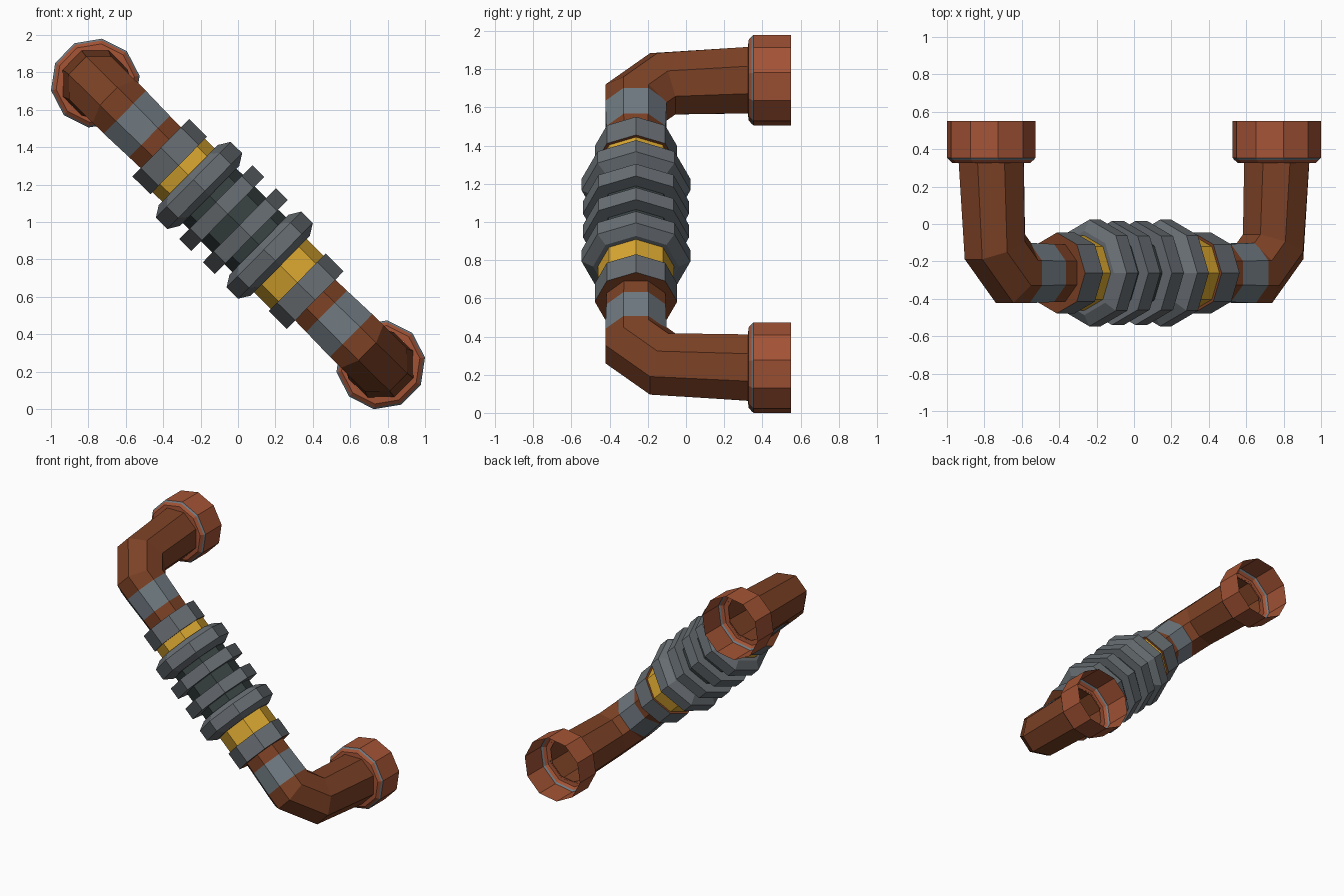
import bpy, bmesh, math
from mathutils import Vector

if "Cube" in bpy.data.objects:
    bpy.data.objects.remove(bpy.data.objects["Cube"])


def material(name, rgb):
    lin = [((c / 255 + 0.055) / 1.055) ** 2.4 for c in rgb]
    m = bpy.data.materials.new(name)
    m.diffuse_color = (*lin, 1)
    m.use_nodes = True
    m.node_tree.nodes["Principled BSDF"].inputs["Base Color"].default_value = m.diffuse_color
    return m


PIPE = material("pipe brown", (124, 65, 37))
FLANGE = material("flange copper", (163, 83, 53))
STEEL = material("ring grey", (104, 110, 115))
BAND = material("band blue grey", (112, 122, 129))
DARK = material("core dark", (56, 66, 66))
GOLD = material("brass yellow", (218, 167, 49))

# Sloping main axis (d), its in-plane normal (n), and the depth direction (y)
C = Vector((0, -0.262, 0.99))
D = Vector((0.763, 0, -0.753)).normalized()
N = Vector((-D.z, 0, D.x))
Y = Vector((0, 1, 0))
END = 1.072


def loft(name, rings, sides, phase, mats, cap=None):
    """rings: (centre, second axis, radius); mats: one per segment; cap: end material."""
    bm = bmesh.new()
    loops = []
    for c, w, r in rings:
        loop = []
        for i in range(sides):
            a = phase + math.tau * i / sides
            loop.append(bm.verts.new(c + r * (N * math.cos(a) + w * math.sin(a))))
        loops.append(loop)
    used = list(dict.fromkeys(mats + ([cap] if cap else [])))
    for k in range(len(loops) - 1):
        for i in range(sides):
            j = (i + 1) % sides
            f = bm.faces.new((loops[k][i], loops[k][j], loops[k + 1][j], loops[k + 1][i]))
            f.material_index = used.index(mats[k])
    if cap:
        for loop in (loops[0], loops[-1]):
            bm.faces.new(loop).material_index = used.index(cap)
    bmesh.ops.recalc_face_normals(bm, faces=bm.faces)
    me = bpy.data.meshes.new(name)
    bm.to_mesh(me)
    bm.free()
    for m in used:
        me.materials.append(m)
    ob = bpy.data.objects.new(name, me)
    bpy.context.collection.objects.link(ob)
    return ob


def turned(name, profile, mat, cap=None):
    """Eight-sided part turned around the main axis; profile: (t, radius)."""
    rings = [(C + D * t, Y, r) for t, r in profile]
    return loft(name, rings, 8, 0, [mat] * (len(rings) - 1), cap or mat)


# Dark bellows core
turned("bellows_core", [(-0.3, 0.205), (0.25, 0.205)], DARK)

# Two chamfered end rings and two plain middle rings
for name, t in (("upper_end_ring", -0.293), ("lower_end_ring", 0.238)):
    turned(name, [(t - 0.08, 0.225), (t - 0.043, 0.285), (t + 0.043, 0.285), (t + 0.08, 0.225)], STEEL)
for name, t in (("upper_middle_ring", -0.121), ("lower_middle_ring", 0.055)):
    turned(name, [(t - 0.045, 0.278), (t + 0.045, 0.278)], STEEL)

# Brass collars
turned("upper_collar", [(-0.46, 0.2), (-0.3, 0.2)], GOLD)
turned("lower_collar", [(0.25, 0.2), (0.46, 0.2)], GOLD)

K = 1 / math.cos(math.pi / 8)      # mitre stretch
R = 0.174
for side, label in ((-1, "upper"), (1, "lower")):
    out = D * side

    def at(s, y):
        return C + out * s + Y * (y - C.y)

    def tilt(deg):
        a = math.radians(deg)
        return Y * math.cos(a) - out * math.sin(a)

    # Nut with a brown outer face
    turned(label + "_nut", [(side * 0.445, 0.216), (side * 0.58, 0.216)], STEEL, PIPE)

    # Banded pipe with a two-step elbow, flaring into the leg
    loft(label + "_pipe", [
        (at(0.55, C.y), Y, 0.165),
        (at(0.665, C.y), Y, 0.168),
        (at(0.85, C.y), Y, R),
        (at(0.905, C.y), tilt(22.5) * K, R),
        (at(1.045, -0.122), tilt(67.5) * K, R),
        (at(END, 0.327), tilt(90), 0.188),
    ], 8, math.pi / 8, [PIPE, BAND, PIPE, PIPE, PIPE])

    # Open ten-sided socket with a thin grey line at its chamfer
    loft(label + "_socket", [(at(END, y), tilt(90), r) for y, r in (
        (0.325, 0.175), (0.327, 0.212), (0.343, 0.23), (0.354, 0.24), (0.55, 0.24))],
        10, 0, [FLANGE, FLANGE, BAND, FLANGE])
